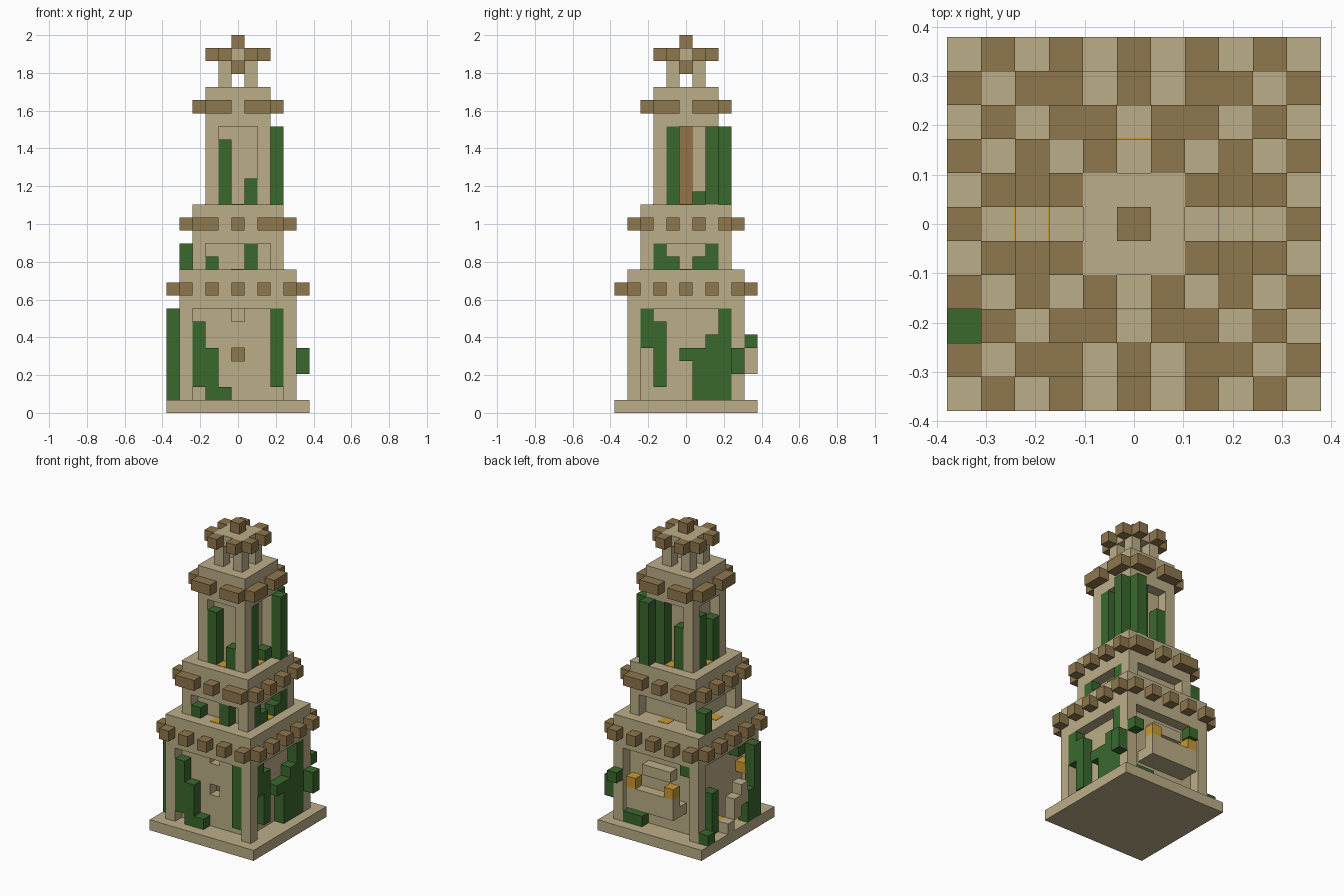
import bpy, bmesh

cube = bpy.data.objects.get("Cube")
if cube:
    bpy.data.objects.remove(cube, do_unlink=True)

U = 2 / 29  # edge of one block


def material(name, rgb):
    m = bpy.data.materials.new(name)
    m.use_nodes = True
    m.diffuse_color = (*rgb, 1)
    m.node_tree.nodes["Principled BSDF"].inputs["Base Color"].default_value = (*rgb, 1)
    return m


SAND = material("sandstone", (.503, .423, .246))
BROWN = material("brown stone", (.275, .184, .074))
WOOD = material("warm wood", (.305, .171, .065))
VINE = material("vine green", (.042, .138, .027))
GOLD = material("lamp gold", (.578, .328, .032))


def span(v):
    """Block range: a single index or an inclusive (first, last) pair."""
    a, b = v if isinstance(v, tuple) else (v, v)
    return a, b + 1


def build(name, mat, boxes, grow=0):
    """One object from boxes given as block ranges in x, y and z."""
    bm = bmesh.new()
    for bx in boxes:
        (x0, x1), (y0, y1), (z0, z1) = map(span, bx)
        verts = bmesh.ops.create_cube(bm, size=1)["verts"]
        for v in verts:
            v.co.x = ((x0 + x1 - 1) / 2 + v.co.x * (x1 - x0 + grow)) * U
            v.co.y = ((y0 + y1 - 1) / 2 + v.co.y * (y1 - y0 + grow)) * U
            v.co.z = ((z0 + z1) / 2 + v.co.z * (z1 - z0 + grow)) * U
    mesh = bpy.data.meshes.new(name)
    bm.to_mesh(mesh)
    bm.free()
    mesh.materials.append(mat)
    obj = bpy.data.objects.new(name, mesh)
    bpy.context.collection.objects.link(obj)
    return obj


def tier(name, r, z0, z1, z2):
    """Corner pillars under a solid storey block."""
    build(name + "_pillars", SAND,
          [(x, y, (z0, z1)) for x in (-r, r) for y in (-r, r)])
    build(name + "_block", SAND, [((-r, r), (-r, r), (z1 + 1, z2))])


def studs(name, r, z, front, side):
    """Ring of projecting blocks just outside the walls."""
    build(name, BROWN, [(i, s * r, z) for s in (-1, 1) for i in front]
          + [(s * r, i, z) for s in (-1, 1) for i in side])


# Plinth and three storeys
build("plinth", SAND, [((-5, 5), (-5, 5), 0)])
tier("lower", 4, 1, 7, 10)
tier("middle", 3, 11, 12, 15)
tier("upper", 2, 16, 21, 24)

# Recessed walls; the lower front wall leaves two window holes
build("lower_wall", SAND, [((-3, 3), (-2, 3), (1, 7)),
                           ((-3, -1), -3, (1, 7)), ((1, 3), -3, (1, 7)),
                           (0, -3, (1, 3)), (0, -3, (5, 6))])
build("middle_wall", SAND, [((-2, 2), (-2, 2), (11, 12))])
build("upper_wall", SAND, [((-1, 1), (-1, 1), (16, 21))])
build("window_back", BROWN, [(0, -2, 4)], .04)
build("wall_strip", WOOD, [(1, 0, (16, 21))], .04)

# Cornice studs
studs("lower_studs", 5, 9, (-4, -2, 0, 2, 4), (-4, -2, 0, 2, 4))
studs("middle_studs", 4, 14, (-3, -2, 0, 2, 3), (-3, -1, 1, 3))
studs("upper_studs", 3, 23, (-2, -1, 1, 2), (-2, -1, 1, 2))

# Crown
build("crown_legs", SAND, [(x, y, (25, 26)) for x in (-1, 1) for y in (-1, 1)])
build("crown_platform", SAND, [((-1, 1), (-1, 1), 27)])
studs("crown_studs", 2, 27, (-1, 1), (-1, 1))
build("crown_finial", BROWN, [(0, 0, 28)])
build("crown_pendant", BROWN, [(0, 0, 26)])

# Back balcony with awning and side steps
build("balcony", SAND, [((-2, 2), 5, (3, 4)), ((-2, 2), 4, 3)])
build("balcony_awning", SAND, [((-1, 1), 4, 6)])
build("side_steps", SAND, [(-5, 1, 1), (-5, 0, (2, 3)), (-5, -1, (3, 4))])

# Lamps
build("balcony_lamps", GOLD, [(2, 5, 5), (-2, 5, 5)])
build("side_lamps", GOLD, [(-4, -3, 5), (-4, 1, 1)])
build("floor_lamps", GOLD, [(dx * r, dy * r, z) for r, z in ((3, 10), (2, 15))
                            for dx, dy in ((1, 0), (-1, 0), (0, 1), (0, -1))], .06)

# Vines on each side of the lower storey
build("lower_front_vines", VINE, [(-3, -4, (2, 6)), (-2, -4, (1, 4)),
                                  (-1, -4, 1), (3, -4, (2, 7))])
build("lower_left_vines", VINE, [(4, -3, (5, 7)), (4, -2, (2, 6)), (4, 0, 4),
                                 (4, 1, (1, 4)), (4, 2, (1, 5)), (4, 3, (1, 7)),
                                 (5, 4, (3, 4))])
build("lower_back_vines", VINE, [(4, 5, 5), ((2, 3), 4, 1), (-3, 4, 7)])
build("lower_right_vines", VINE, [(-5, -3, (1, 7)), (-5, -2, (1, 3)),
                                  (-4, (-3, -2), 7), (-4, 2, (1, 4)), (-5, 4, 1)])

# Vines higher up
build("middle_vines", VINE, [(-2, -3, 11), (1, -3, (11, 12)), (-4, 3, (11, 12)),
                             (3, -2, (11, 12)), (3, -1, 11),
                             (3, 1, 11), (3, 2, (11, 12))])
build("upper_vines", VINE, [(-1, -2, (16, 20)), (1, -2, (16, 17)),
                            (2, -1, (16, 21)), (2, 1, 16), (3, 2, (16, 21)),
                            (2, 3, (16, 21)), (1, 2, (16, 21)), (-1, 2, (16, 19)),
                            (-2, 1, (16, 20)), (-2, -1, (16, 19))])
